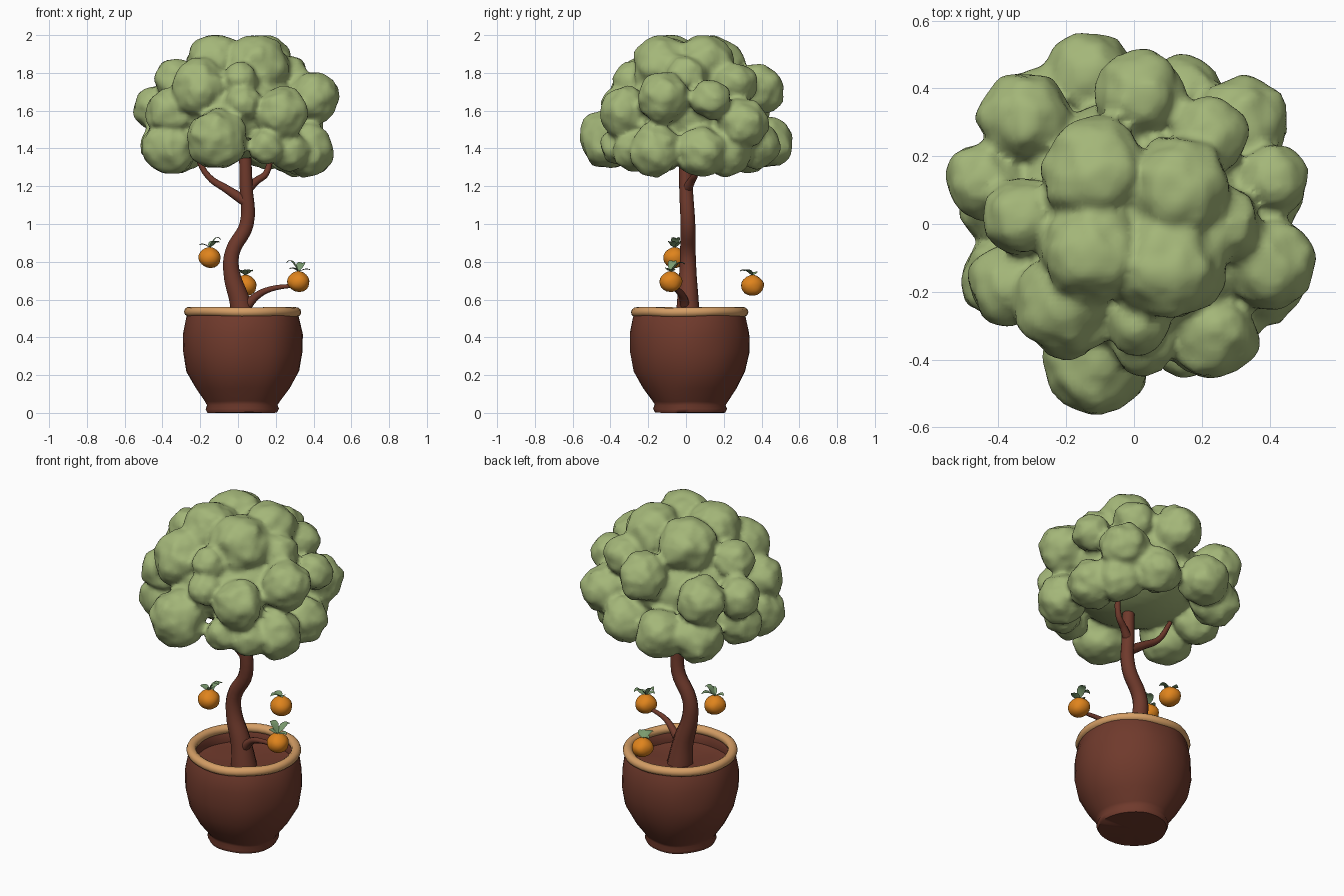
import bpy, bmesh, math
from mathutils import Vector, Matrix, noise

if "Cube" in bpy.data.objects:
    bpy.data.objects.remove(bpy.data.objects["Cube"])


def material(name, rgb):
    m = bpy.data.materials.new(name)
    m.use_nodes = True
    m.diffuse_color = (*rgb, 1)
    bsdf = next(n for n in m.node_tree.nodes if n.type == "BSDF_PRINCIPLED")
    bsdf.inputs["Base Color"].default_value = (*rgb, 1)
    bsdf.inputs["Roughness"].default_value = 0.8
    return m


BROWN = material("red brown", (0.16, 0.042, 0.025))
TAN = material("tan rim", (0.66, 0.34, 0.13))
GREEN = material("foliage green", (0.37, 0.47, 0.19))
ORANGE = material("fruit orange", (0.74, 0.23, 0.012))
LEAF = material("leaf green", (0.2, 0.33, 0.16))


def smooth(ob, angle):
    bpy.ops.object.select_all(action="DESELECT")
    ob.select_set(True)
    bpy.context.view_layer.objects.active = ob
    bpy.ops.object.shade_smooth_by_angle(angle=math.radians(angle))


def finish(bm, name, mat, angle=60):
    """Turn a bmesh into a smooth shaded object."""
    me = bpy.data.meshes.new(name)
    bm.to_mesh(me)
    bm.free()
    ob = bpy.data.objects.new(name, me)
    bpy.context.collection.objects.link(ob)
    me.materials.append(mat)
    smooth(ob, angle)
    return ob


def wobble(verts, amount, scale):
    """Push vertices about with soft noise for a hand-shaped look."""
    for v in verts:
        v.co += noise.noise_vector(v.co * scale) * amount


def lathe(name, profile, mat, centre, steps=40, closed=False, lumps=0.008):
    bm = bmesh.new()
    points = [bm.verts.new((r, 0, z)) for r, z in profile]
    pairs = list(zip(points, points[1:]))
    if closed:
        pairs.append((points[-1], points[0]))
    edges = [bm.edges.new(p) for p in pairs]
    bmesh.ops.spin(bm, geom=points + edges, cent=(0, 0, 0), axis=(0, 0, 1),
                   angle=math.tau, steps=steps)
    bmesh.ops.remove_doubles(bm, verts=bm.verts, dist=0.0005)
    bmesh.ops.recalc_face_normals(bm, faces=bm.faces)
    wobble(bm.verts, lumps, 6)
    for v in bm.verts:
        v.co.z = max(v.co.z, 0)
    bmesh.ops.translate(bm, verts=bm.verts, vec=centre)
    return finish(bm, name, mat)


def tube(name, path, mat):
    """Tapered limb along a smooth path of (x, y, z, radius)."""
    cu = bpy.data.curves.new(name, "CURVE")
    cu.dimensions = "3D"
    cu.bevel_depth = 1
    cu.bevel_resolution = 3
    cu.resolution_u = 5
    cu.use_fill_caps = True
    sp = cu.splines.new("BEZIER")
    sp.bezier_points.add(len(path) - 1)
    for p, (x, y, z, r) in zip(sp.bezier_points, path):
        p.co = (x, y, z)
        p.radius = r
        p.handle_left_type = p.handle_right_type = "AUTO"
    ob = bpy.data.objects.new(name, cu)
    bpy.context.collection.objects.link(ob)
    ob.data.materials.append(mat)
    bpy.ops.object.select_all(action="DESELECT")
    ob.select_set(True)
    bpy.context.view_layer.objects.active = ob
    bpy.ops.object.convert(target="MESH")
    smooth(bpy.context.object, 60)


# Pot with an open top, filled with earth
CENTRE = (0.024, 0.02, 0)
lathe("pot", [(0, 0), (0.185, 0), (0.195, 0.02), (0.187, 0.04), (0.2, 0.06),
              (0.25, 0.13), (0.296, 0.22), (0.316, 0.32), (0.316, 0.42),
              (0.298, 0.51), (0.28, 0.54), (0.265, 0.53), (0.265, 0.46),
              (0.2, 0.45), (0, 0.46)], BROWN, CENTRE)
ring = [math.tau * i / 10 for i in range(10)]
lathe("pot_rim", [(0.284 + 0.027 * math.cos(a), 0.534 + 0.026 * math.sin(a))
                  for a in ring], TAN, CENTRE, closed=True, lumps=0.005)

# Trunk and limbs
tube("trunk", [(0.035, 0.01, 0.43, 0.075), (0.012, 0.01, 0.58, 0.058),
               (-0.035, 0.01, 0.75, 0.045), (-0.03, 0.01, 0.85, 0.041),
               (0.046, 0.01, 1.0, 0.039), (0.043, 0, 1.2, 0.036),
               (0.03, 0, 1.55, 0.03)], BROWN)
tube("right_branch", [(0.04, 0.0, 1.12, 0.03), (-0.06, 0.01, 1.185, 0.022),
                      (-0.155, 0.02, 1.25, 0.017), (-0.23, 0.03, 1.38, 0.012)], BROWN)
tube("left_branch", [(0.04, 0.0, 1.18, 0.03), (0.1, 0.03, 1.23, 0.02),
                     (0.15, 0.05, 1.27, 0.017), (0.17, 0.07, 1.42, 0.015)], BROWN)
tube("fruit_branch", [(0.03, 0.0, 0.55, 0.03), (0.1, -0.02, 0.62, 0.02),
                      (0.17, -0.05, 0.655, 0.015), (0.3, -0.08, 0.675, 0.01)], BROWN)


# Fruit with a tuft of curled leaves
def fruit(name, centre, headings):
    bm = bmesh.new()
    bmesh.ops.create_icosphere(bm, subdivisions=3, radius=0.06)
    wobble(bm.verts, 0.006, 15)
    bmesh.ops.scale(bm, vec=(1, 1, 0.92), verts=bm.verts)
    bmesh.ops.translate(bm, vec=centre, verts=bm.verts)
    finish(bm, name, ORANGE)
    bm = bmesh.new()
    for heading, length, lift in headings:
        turn = Matrix.Rotation(math.radians(heading), 3, "Z")
        rows = []
        for i in range(6):
            t = i / 5
            w = 0.002 + 0.022 * math.sin(math.pi * t ** 0.8)
            rows.append([bm.verts.new(Vector(centre) + turn @ Vector(
                (length * t, w * s, 0.05 + lift * math.sin(2.2 * t) + 0.004 * abs(s))))
                for s in (-1, 0, 1)])
        for a, b in zip(rows, rows[1:]):
            for j in range(2):
                bm.faces.new((a[j], b[j], b[j + 1], a[j + 1]))
    finish(bm, name + "_leaves", LEAF)


fruit("upper_fruit", (-0.15, -0.06, 0.822),
      [(10, 0.06, 0.055), (60, 0.08, 0.035), (185, 0.055, 0.02), (330, 0.06, 0.035)])
fruit("back_fruit", (0.04, 0.352, 0.675), [(250, 0.07, 0.03), (170, 0.05, 0.02), (310, 0.06, 0.03)])
fruit("side_fruit", (0.32, -0.08, 0.695),
      [(165, 0.065, 0.06), (70, 0.08, 0.05), (0, 0.06, 0.015), (200, 0.05, 0.02)])

# Foliage clumps in hundredths: x, y, z, radius, from the crown down
crown = [(-11, 15, 184, 15), (13, 10, 184, 15), (-12, -8, 185, 15), (10, -12, 183, 16)]
middle = [(-33, 2, 176, 11), (-20, -24, 171, 15), (1, -29, 176, 9), (3, -35, 164, 9),
          (23, -32, 159, 13), (40, -12, 167, 13), (41, 13, 166, 10), (26, 0, 178, 11),
          (2, 38, 171, 13), (-32, 31, 163, 13), (-44, 13, 161, 11), (22, 26, 174, 11),
          (-36, -18, 159, 12)]
skirt = [(-36, -15, 141, 14), (-11, -41, 145, 15), (37, -16, 139, 13), (15, -36, 141, 9),
         (32, 30, 153, 13), (-13, 43, 143, 13), (14, 37, 142, 12), (-30, 32, 141, 13),
         (-39, 6, 143, 12), (36, 8, 138, 13), (29, 22, 138, 12), (27, -28, 138, 10)]
bm = bmesh.new()
for n, (x, y, z, r) in enumerate(crown + middle + skirt):
    verts = bmesh.ops.create_icosphere(bm, subdivisions=4, radius=1)["verts"]
    seed = Vector((n * 3.7, n, 0))
    for v in verts:
        lump = 1 + 0.14 * noise.noise(v.co * 1.5 + seed) + 0.08 * noise.noise(v.co * 3.5 + seed)
        v.co = Vector((x, y, z)) * 0.01 + v.co * r * 0.0104 * lump
# Inner mass closing the gaps between clumps
core = bmesh.ops.create_icosphere(bm, subdivisions=4, radius=0.37)["verts"]
bmesh.ops.scale(bm, vec=(1, 1, 0.66), verts=core)
bmesh.ops.translate(bm, vec=(0, 0, 1.59), verts=core)
for v in bm.verts:
    v.co.z = min(v.co.z, 2)
foliage = finish(bm, "foliage", GREEN, 180)
# Blend the clumps softly into one surface
remesh = foliage.modifiers.new("blend", "REMESH")
remesh.mode = "VOXEL"
remesh.voxel_size = 0.016
remesh.use_smooth_shade = True
soften = foliage.modifiers.new("soften", "SMOOTH")
soften.iterations = 1
